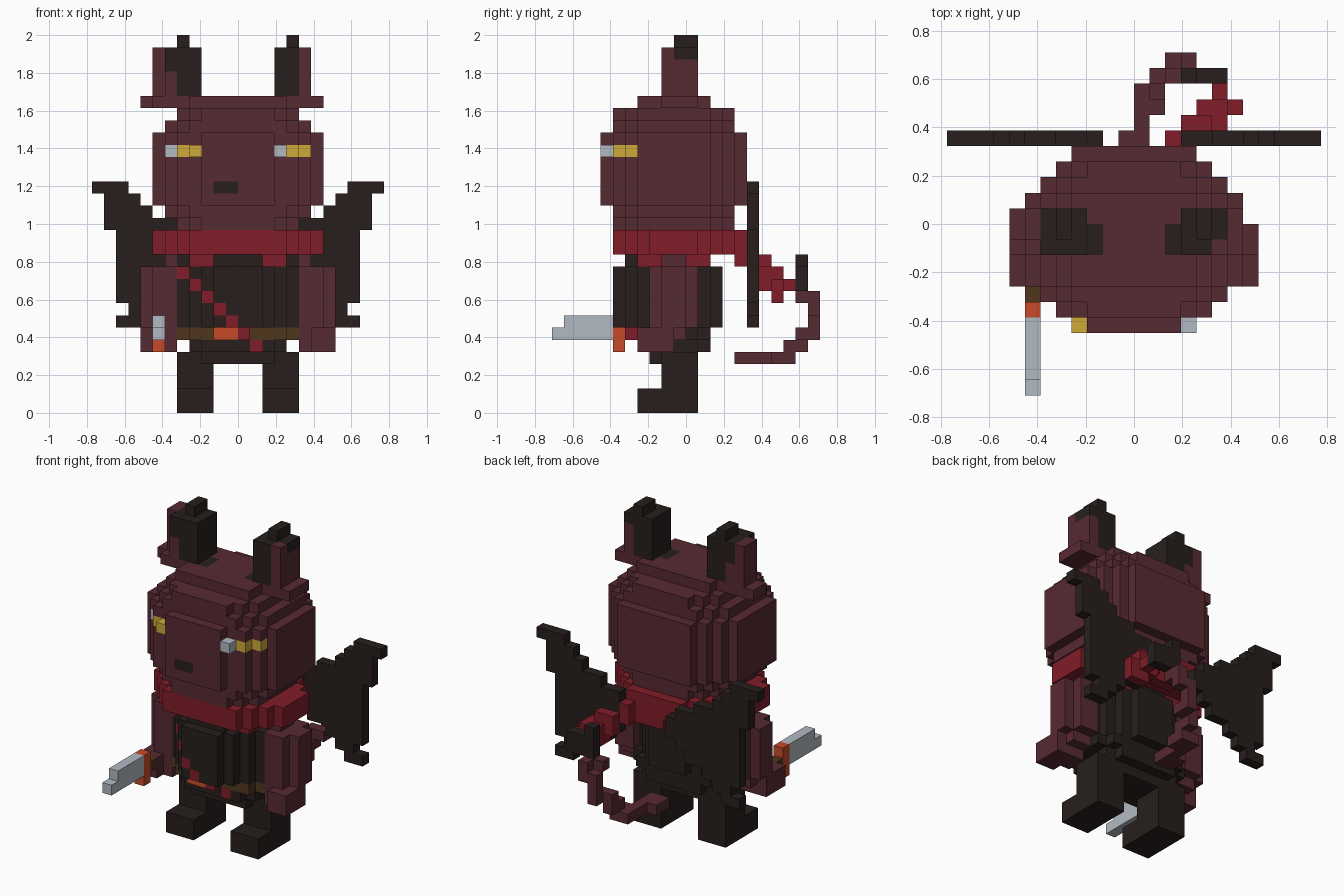
import bpy
import bmesh
from mathutils import Vector

if "Cube" in bpy.data.objects:
    bpy.data.objects.remove(bpy.data.objects["Cube"], do_unlink=True)

UNIT = 2 / 31  # edge of one building block

# Materials
COLOURS = {
    "maroon_fur": (0.094, 0.023, 0.032),
    "dark_cloth": (0.02, 0.0135, 0.012),
    "red_cloth": (0.22, 0.012, 0.021),
    "yellow_eye": (0.62, 0.4, 0.04),
    "silver": (0.44, 0.49, 0.54),
    "orange_metal": (0.58, 0.07, 0.022),
    "brown_leather": (0.08, 0.038, 0.012),
}
FUR, DARK, RED, YELLOW, SILVER, ORANGE, LEATHER = range(7)
materials = []
for label, rgb in COLOURS.items():
    mat = bpy.data.materials.new(label)
    mat.use_nodes = True
    mat.diffuse_color = (*rgb, 1)
    shader = mat.node_tree.nodes["Principled BSDF"]
    shader.inputs["Base Color"].default_value = (*rgb, 1)
    shader.inputs["Roughness"].default_value = 0.9
    materials.append(mat)


def block(cells, xs, ys, zs, colour):
    """Fill a box of cells; each range is (start, end)."""
    for x in range(*xs):
        for y in range(*ys):
            for z in range(*zs):
                cells[x, y, z] = colour


def mirrored(cells):
    """Copy of the cells reflected to the other side."""
    return {(-x - 1, y, z): c for (x, y, z), c in cells.items()}


def build(name, cells):
    """Make a mesh from the exposed sides of the cells."""
    bm = bmesh.new()
    corners = {}

    def corner(p):
        key = tuple(round(v) for v in p)
        if key not in corners:
            corners[key] = bm.verts.new(Vector(key) * UNIT)
        return corners[key]

    for cell, colour in cells.items():
        for axis in range(3):
            u, v = Vector(), Vector()
            u[(axis + 1) % 3] = v[(axis + 2) % 3] = 1
            for side in (0, 1):
                step = Vector()
                step[axis] = 1
                near = Vector(cell) + step * (2 * side - 1)
                if tuple(round(n) for n in near) in cells:
                    continue
                o = Vector(cell) + step * side
                ring = [o, o + u, o + u + v, o + v]
                if not side:
                    ring.reverse()
                bm.faces.new([corner(p) for p in ring]).material_index = colour
    mesh = bpy.data.meshes.new(name)
    bm.to_mesh(mesh)
    bm.free()
    for mat in materials:
        mesh.materials.append(mat)
    obj = bpy.data.objects.new(name, mesh)
    bpy.context.collection.objects.link(obj)


# Head: a stepped ball, narrowed by its distance from the centre
head = {}
inset_y, inset_z = (0, 0, 0, 1, 2, 4), (0, 0, 0, 1, 2, 3)
for j in range(-6, 6):
    for k in range(-6, 6):
        dy, dz = (n if n >= 0 else -n - 1 for n in (j, k))
        if max(dy, dz) == 5 and min(dy, dz) > 2:
            continue
        half = 4 if j == 5 else 7 - inset_y[dy] - inset_z[dz]
        block(head, (-half, half), (j - 1, j), (k + 20, k + 21), FUR)
block(head, (-2, 0), (-7, -6), (18, 19), DARK)  # nose
for x in (-3, 2):
    block(head, (x, x + 1), (-2, 0), (25, 26), DARK)

# Eyes: three cells stepping back around the face, set into the head
for name, cols in (("right_eye", (YELLOW, YELLOW, SILVER)),
                   ("left_eye", (SILVER, YELLOW, YELLOW))):
    eye = {}
    for i, colour in enumerate(cols):
        block(eye, (3 + i, 4 + i), (i - 7, i - 6), (21, 22), colour)
    if name == "right_eye":
        eye = mirrored(eye)
    for cell in eye:
        head.pop(cell, None)
    build(name, eye)
build("head", head)

# Ears: dark inside, fur on the outer side
ear = {}
block(ear, (3, 6), (-1, 1), (26, 30), DARK)
block(ear, (3, 5), (-2, -1), (26, 30), DARK)
block(ear, (5, 6), (-2, 1), (26, 29), FUR)
block(ear, (5, 6), (-2, -1), (29, 30), FUR)
block(ear, (4, 5), (-1, 1), (30, 31), DARK)
block(ear, (4, 7), (-2, 1), (25, 26), FUR)
build("left_ear", ear)
ear = dict(ear)
block(ear, (6, 7), (-1, 1), (26, 30), FUR)
block(ear, (5, 6), (-2, 1), (28, 30), DARK)
block(ear, (7, 8), (-1, 1), (25, 26), FUR)
build("right_ear", mirrored(ear))

# Scarf with a loose end at the back
scarf = {}
for y in range(-6, 5):
    half = 7 - max(0, -3 - y, y)
    block(scarf, (-half, half), (y, y + 1), (13, 15), RED)
block(scarf, (-1, 3), (4, 5), (12, 13), RED)
block(scarf, (2, 3), (5, 6), (12, 14), RED)
block(scarf, (3, 5), (6, 7), (11, 13), RED)
block(scarf, (4, 6), (6, 7), (10, 12), RED)
block(scarf, (4, 6), (7, 8), (10, 12), RED)
block(scarf, (5, 7), (7, 8), (9, 11), RED)
block(scarf, (5, 6), (8, 9), (10, 11), RED)
build("scarf", scarf)

# Body: rounded trunk tapering at the bottom, with belt and diagonal sash
body = {}
for z in range(4, 12):
    front, back, wide = {4: (-3, 1, 4), 5: (-4, 2, 4),
                         6: (-4, 2, 5)}.get(z, (-6, 3, 5))
    for y in range(front, back):
        edge = min(y - front, back - 1 - y)
        half = wide - (max(0, 3 - edge) if z > 6 else edge == 0)
        for x in range(-half, half):
            colour = DARK
            if y < -2 and z > 4 and z == 6 - x:
                colour = RED
            elif z == 6 and y < -2:
                colour = LEATHER
            body[x, y, z] = colour
block(body, (-2, 0), (-5, -4), (6, 7), ORANGE)
block(body, (0, 1), (-5, -4), (6, 7), RED)
# Shoulders, with red ends of the scarf between the rows
for y in range(-5, 2):
    half = 2 if y == -5 else 5 if y in (-2, -1) else 4
    block(body, (-half, half), (y, y + 1), (12, 13), RED if half == 4 else DARK)
    block(body, (-2, 2), (y, y + 1), (12, 13), DARK)
build("body", body)

# Arms
arm = {}
block(arm, (5, 7), (-3, 1), (7, 12), FUR)
block(arm, (5, 6), (-2, 0), (12, 13), FUR)
block(arm, (7, 8), (-2, 0), (7, 12), FUR)
block(arm, (5, 7), (-3, 0), (6, 7), FUR)
block(arm, (6, 8), (-4, -1), (5, 7), FUR)
block(arm, (5, 6), (-3, -1), (5, 6), FUR)
build("left_arm", arm)
build("right_arm", mirrored(arm))

# Legs with feet pointing forward
leg = {}
block(leg, (2, 5), (-2, 1), (0, 5), DARK)
block(leg, (2, 5), (-4, -2), (0, 2), DARK)
build("left_leg", leg)
build("right_leg", mirrored(leg))

# Wings: columns from the root outward, each with low and high ends
wing = {}
spans = [(12, 14), (11, 15), (10, 15), (10, 16), (9, 16), (8, 17),
         (7, 18), (9, 19), (15, 19), (18, 19)]
for i, span in enumerate(spans):
    block(wing, (i + 2, i + 3), (5, 6), span, DARK)
block(wing, (9, 10), (5, 6), (7, 8), DARK)
build("left_wing", wing)
build("right_wing", mirrored(wing))

# Tail curling backward and up to a dark tip
tail = {}
block(tail, (-1, 1), (4, 6), (4, 5), FUR)
block(tail, (0, 1), (6, 9), (4, 5), FUR)
block(tail, (1, 2), (7, 9), (4, 5), FUR)
block(tail, (1, 2), (8, 10), (5, 6), FUR)
block(tail, (1, 3), (9, 10), (6, 7), FUR)
block(tail, (2, 3), (10, 11), (6, 9), FUR)
block(tail, (3, 4), (10, 11), (8, 10), FUR)
block(tail, (2, 4), (9, 10), (9, 10), FUR)
block(tail, (3, 6), (9, 10), (10, 12), DARK)
block(tail, (3, 4), (9, 10), (12, 13), DARK)
build("tail", tail)

# Sword held forward in the right hand
sword = {}
block(sword, (-7, -6), (-10, -6), (6, 8), SILVER)
block(sword, (-7, -6), (-11, -10), (6, 7), SILVER)
block(sword, (-7, -6), (-6, -5), (5, 8), ORANGE)
block(sword, (-7, -6), (-5, -4), (6, 7), LEATHER)
build("sword", sword)
